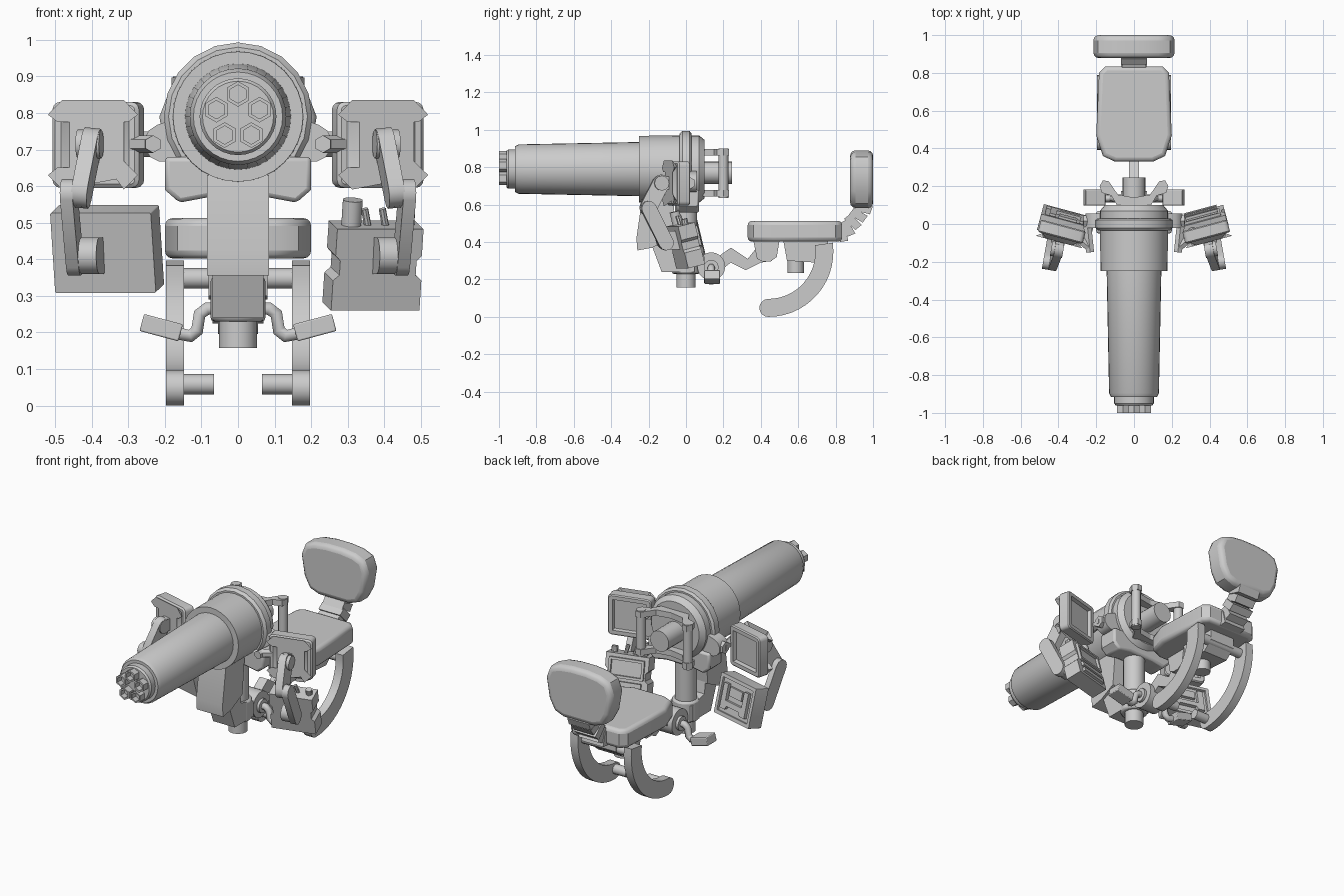
import bpy, bmesh
from math import sin, cos, pi, radians
from mathutils import Vector, Matrix

if "Cube" in bpy.data.objects:
    bpy.data.objects.remove(bpy.data.objects["Cube"])

I = Matrix.Identity(4)

def finish(name, bm, M=I, bevel=0, segs=2, smooth=35):
    bmesh.ops.recalc_face_normals(bm, faces=bm.faces)
    me = bpy.data.meshes.new(name)
    bm.to_mesh(me)
    bm.free()
    ob = bpy.data.objects.new(name, me)
    bpy.context.collection.objects.link(ob)
    ob.matrix_world = M
    if bevel:
        b = ob.modifiers.new("bevel", 'BEVEL')
        b.width, b.segments, b.limit_method = bevel, segs, 'ANGLE'
        b.angle_limit = radians(50)
    bpy.ops.object.select_all(action='DESELECT')
    ob.select_set(True)
    bpy.context.view_layer.objects.active = ob
    bpy.ops.object.shade_smooth_by_angle(angle=radians(smooth))
    return ob

def prism(name, pts, axis, lo, hi, M=I, bevel=0, segs=2):
    """Extrude a 2D outline along an axis."""
    put = {'x': lambda a, b, h: (h, a, b), 'y': lambda a, b, h: (a, h, b),
           'z': lambda a, b, h: (a, b, h)}[axis]
    bm = bmesh.new()
    rows = [[bm.verts.new(put(a, b, h)) for a, b in pts] for h in (lo, hi)]
    n = len(pts)
    for r in rows:
        bm.faces.new(r)
    for i in range(n):
        j = (i + 1) % n
        bm.faces.new((rows[0][i], rows[0][j], rows[1][j], rows[1][i]))
    return finish(name, bm, M, bevel, segs)

def box(name, c, s, M=I, bevel=0, segs=2):
    (x, y, z), (a, b, d) = c, [k / 2 for k in s]
    return prism(name, [(x - a, y - b), (x + a, y - b), (x + a, y + b), (x - a, y + b)],
                 'z', z - d, z + d, M, bevel, segs)

def rod(name, p, q, r, n=16, M=I, bevel=0):
    p, q = Vector(p), Vector(q)
    bm = bmesh.new()
    T = Matrix.Translation((p + q) / 2) @ (q - p).to_track_quat('Z', 'Y').to_matrix().to_4x4()
    bmesh.ops.create_cone(bm, cap_ends=True, segments=n, radius1=r, radius2=r,
                          depth=(q - p).length, matrix=T)
    return finish(name, bm, M, bevel)

def lathe(name, prof, n, z):
    """Revolve (radius, y) pairs round the gun axis."""
    bm = bmesh.new()
    rows = [[bm.verts.new((r * cos(2 * pi * i / n), y, z + r * sin(2 * pi * i / n)))
             for i in range(n)] for r, y in prof]
    for a, b in zip(rows, rows[1:]):
        for i in range(n):
            j = (i + 1) % n
            bm.faces.new((a[i], a[j], b[j], b[i]))
    bm.faces.new(rows[0])
    bm.faces.new(rows[-1])
    return finish(name, bm, smooth=30)

def pipe(name, pts, r):
    cu = bpy.data.curves.new(name, 'CURVE')
    cu.dimensions, cu.bevel_depth, cu.bevel_resolution, cu.use_fill_caps = '3D', r, 1, True
    sp = cu.splines.new('POLY')
    sp.points.add(len(pts) - 1)
    for k, p in zip(sp.points, pts):
        k.co = (*p, 1)
    ob = bpy.data.objects.new(name, cu)
    bpy.context.collection.objects.link(ob)
    bpy.ops.object.select_all(action='DESELECT')
    ob.select_set(True)
    bpy.context.view_layer.objects.active = ob
    bpy.ops.object.convert(target='MESH')

def capsule(p, q, r, n=6):
    """Outline of a rounded link between two points."""
    p, q = Vector(p), Vector(q)
    a = (q - p).angle_signed(Vector((1, 0)))
    arc = lambda c, s: [(c.x + r * cos(s + pi * i / n), c.y + r * sin(s + pi * i / n))
                        for i in range(n + 1)]
    return arc(q, a - pi / 2) + arc(p, a + pi / 2)

def panel_box(name, size, M, corner, back, front):
    """Rounded box with inset steps on its rear (+y) and front (-y) faces."""
    bm = bmesh.new()
    bmesh.ops.create_cube(bm, size=1, matrix=Matrix.Diagonal((*size, 1)))
    ed = [e for e in bm.edges if abs((e.verts[0].co - e.verts[1].co).y) > 1e-4]
    bmesh.ops.bevel(bm, geom=ed, offset=corner, segments=3, profile=0.5, affect='EDGES')
    bm.normal_update()
    for sgn, steps in ((1, back), (-1, front)):
        f = max(bm.faces, key=lambda f: f.normal.y * sgn * f.calc_area())
        for t, d in steps:
            bmesh.ops.inset_region(bm, faces=[f], thickness=t, depth=d)
    return finish(name, bm, M)

# rotary gun
GZ = 0.79
lathe("gun_body", [(0.145, -0.25), (0.178, -0.25), (0.18, 0.07), (0.155, 0.1), (0.06, 0.1)], 32, GZ)
lathe("barrel_shroud", [(0.145, -0.24), (0.132, -0.895), (0.122, -0.915), (0.105, -0.915)], 32, GZ)
lathe("muzzle_plug", [(0.105, -0.9), (0.105, -0.95), (0.097, -0.96), (0.05, -0.96)], 32, GZ)
lathe("mount_ring", [(0.17, -0.035), (0.19, -0.035), (0.203, -0.02), (0.203, 0.02), (0.19, 0.03), (0.17, 0.03)], 20, GZ)
rod("rear_hub", (0, 0.08, 0.77), (0, 0.245, 0.77), 0.06, 20)
for k in range(5):
    a = pi / 2 + k * 2 * pi / 5
    c = (0.062 * cos(a), GZ + 0.062 * sin(a))
    bm = bmesh.new()
    rim = [[bm.verts.new((c[0] + r * sin(i * pi / 3), y, c[1] + r * cos(i * pi / 3))) for i in range(6)]
           for r, y in ((0.035, -0.95), (0.035, -1), (0.025, -1), (0.025, -0.965))]
    for u, v in zip(rim, rim[1:]):
        for i in range(6):
            j = (i + 1) % 6
            bm.faces.new((u[i], u[j], v[j], v[i]))
    bm.faces.new(rim[-1])
    finish("muzzle_tube", bm)

# gun support: post, forward housing, cradle
rod("post", (0, 0, 0.24), (0, 0, 0.63), 0.06, 16)
rod("post_foot", (0, 0, 0.158), (0, 0, 0.26), 0.052, 16)
rod("post_collar", (0, 0, 0.23), (0, 0, 0.35), 0.075, 16, bevel=0.01)
prism("front_housing", [(-0.235, 0.63), (-0.265, 0.42), (-0.26, 0.355), (-0.18, 0.37), (-0.08, 0.42), (-0.06, 0.63)],
      'x', -0.085, 0.085)
prism("lower_housing", [(-0.19, 0.4), (-0.13, 0.24), (0.045, 0.24), (0.045, 0.33), (-0.07, 0.36), (-0.08, 0.43)],
      'x', -0.07, 0.07)
prism("cradle", [(-0.2, 0.68), (-0.2, 0.59), (-0.16, 0.555), (-0.08, 0.57), (0.08, 0.57), (0.16, 0.555),
                 (0.2, 0.59), (0.2, 0.68)], 'y', -0.05, 0.07, bevel=0.012)

# seat linkage
rod("pivot_drum", (-0.055, 0.135, 0.27), (0.055, 0.135, 0.27), 0.075, 20)
rod("peg_axle", (-0.07, 0.135, 0.265), (0.07, 0.135, 0.265), 0.04, 12)
prism("seat_arm", [(0.14, 0.3), (0.24, 0.37), (0.33, 0.31), (0.37, 0.36), (0.46, 0.37), (0.46, 0.3),
                   (0.4, 0.29), (0.32, 0.25), (0.24, 0.29), (0.16, 0.23)], 'x', -0.027, 0.027)
prism("seat_bracket", [(0.36, 0.41), (0.38, 0.31), (0.41, 0.295), (0.45, 0.295), (0.485, 0.32), (0.5, 0.41)],
      'x', -0.06, 0.06)

# seat and backrest
half = [(0.1, 0.33), (0.165, 0.36), (0.2, 0.47), (0.185, 0.8), (0.15, 0.835)]
prism("seat", half + [(-x, y) for x, y in half[::-1]], 'z', 0.402, 0.513, bevel=0.022, segs=3)
half = [(0.1, 0.582), (0.16, 0.605), (0.195, 0.67), (0.215, 0.79), (0.19, 0.855), (0.13, 0.88), (0.05, 0.89)]
prism("backrest", half + [(-x, z) for x, z in half[::-1]], 'y', 0.878, 1.0, bevel=0.028, segs=3)
for k in range(5):
    t = k / 4
    M = Matrix.Translation((0, 0.835 + 0.115 * t, 0.445 + 0.135 * t ** 1.1)) @ Matrix.Rotation(radians(-75 + 60 * t), 4, 'X')
    prism("spine_segment", [(-0.045, -0.022), (0.04, -0.022), (0.045, 0.022), (-0.04, 0.022)], 'x',
          -0.07 + 0.006 * (k % 2), 0.07 - 0.006 * (k % 2), M)

# under-seat mount and curved leg rests
prism("under_mount", [(0.52, 0.41), (0.54, 0.3), (0.7, 0.29), (0.76, 0.34), (0.76, 0.41)], 'x', -0.08, 0.08)
rod("under_post", (0, 0.587, 0.235), (0, 0.587, 0.32), 0.045, 14)
rod("leg_rest_axle", (-0.16, 0.73, 0.348), (0.16, 0.73, 0.348), 0.028, 14)
cy, cz, R, w = 0.44, 0.348, 0.30, 0.048
arc = [radians(8 - 98 * i / 14) for i in range(15)]
outline = [(cy + (R + w) * cos(a), cz + (R + w) * sin(a)) for a in arc]
outline += [(cy - w * sin(pi * i / 8), cz - R - w * cos(pi * i / 8)) for i in range(1, 8)]
outline += [(cy + (R - w) * cos(a), cz + (R - w) * sin(a)) for a in arc[::-1]]

for s in (-1, 1):
    prism("leg_rest", outline, 'x', s * 0.148, s * 0.197)
    rod("shin_peg", (s * 0.15, 0.44, 0.058), (s * 0.065, 0.44, 0.058), 0.028, 14)

    # foot pegs
    pipe("foot_peg_tube", [(s * x, 0.135, z) for x, z in
         ((0.04, 0.265), (0.085, 0.265), (0.105, 0.25), (0.112, 0.205), (0.13, 0.19), (0.175, 0.2))], 0.02)
    box("foot_peg", (0, 0, 0), (0.11, 0.085, 0.048),
        Matrix.Translation((s * 0.21, 0.14, 0.213)) @ Matrix.Rotation(-s * radians(15), 4, 'Y'), bevel=0.004)

    # rear grips
    rod("grip", (s * 0.152, 0.2, 0.635), (s * 0.152, 0.2, 0.9), 0.026, 12)
    for z in (0.66, 0.88):
        prism("grip_arm", [(s * x, y) for x, y in ((0, 0.09), (0.085, 0.09), (0.12, 0.15), (0.17, 0.165),
              (0.182, 0.2), (0.165, 0.23), (0.135, 0.228), (0.085, 0.155), (0, 0.14))], 'z', z - 0.017, z + 0.017)

    # ring lugs holding the screens
    prism("ring_lug", capsule((s * 0.17, 0.73), (s * 0.205, 0.718), 0.052) if s > 0 else
          [(-x, z) for x, z in capsule((0.17, 0.73), (0.205, 0.718), 0.052)], 'y', -0.02, 0.055)
    rod("lug_pin", (s * 0.195, 0.015, 0.715), (s * 0.268, 0.015, 0.715), 0.035, 6)
    rod("lug_arm", (s * 0.25, 0.02, 0.715), (s * 0.232, -0.15, 0.715), 0.024, 6)
    rod("screen_pin", (s * 0.235, -0.125, 0.715), (s * 0.3, -0.07, 0.715), 0.024, 6)

    # rear-facing screens
    yaw = Matrix.Rotation(s * radians(15), 4, 'Z')
    M = Matrix.Translation((s * 0.382, -0.04, 0.713)) @ yaw
    panel_box("screen", (0.245, 0.055, 0.235), M, 0.022, [(0.006, 0.006), (0.022, 0), (0.004, -0.022)],
              [(0.01, 0.008), (0.016, 0), (0.03, 0.022)])

    # folding link arms
    L = Matrix.Translation((s * 0.39, 0, 0)) @ Matrix.Rotation(s * radians(10), 4, 'Z')
    rod("link_pivot", (-s * 0.04, -0.135, 0.715), (s * 0.025, -0.135, 0.715), 0.04, 12, L)
    box("link_base", (-s * 0.015, -0.1, 0.715), (0.045, 0.07, 0.07), L)
    roll = L @ Matrix.Translation((0, 0, 0.6)) @ Matrix.Rotation(-s * radians(6), 4, 'Y') @ Matrix.Translation((0, 0, -0.6))
    prism("upper_link", capsule((-0.135, 0.715), (-0.205, 0.585), 0.045), 'x', -0.022, 0.022, roll)
    prism("lower_link", capsule((-0.21, 0.58), (-0.115, 0.395), 0.04), 'x', s * 0.02, s * 0.055, L)
    prism("link_foot", capsule((-0.11, 0.41), (-0.04, 0.41), 0.05), 'x', -s * 0.03, s * 0.03, L)

# left control box with framed relief
tilt = Matrix.Rotation(radians(14), 4, 'X')
LB = Matrix.Translation((-0.358, 0, 0.428)) @ Matrix.Rotation(radians(-15), 4, 'Z') @ tilt
panel_box("left_box", (0.285, 0.09, 0.225), LB, 0.004, [(0.02, 0), (0.004, -0.012)], [])
prism("left_box_relief", [(-0.1, 0.07), (-0.1, -0.07), (-0.06, -0.07), (-0.05, -0.05), (0.05, -0.05), (0.06, -0.07),
      (0.1, -0.07), (0.1, 0.07), (0.065, 0.07), (0.065, -0.02), (-0.065, -0.02), (-0.065, 0.07)], 'y', 0.03, 0.052, LB)
box("left_box_screen", (0, 0.04, 0.035), (0.1, 0.016, 0.05), LB)

# right control box with notched sides, knobs and levers
RB = Matrix.Translation((0.37, 0, 0.383)) @ Matrix.Rotation(radians(15), 4, 'Z') @ tilt
half = [(0.125, -0.115), (0.125, -0.03), (0.108, -0.015), (0.108, 0.025), (0.122, 0.04), (0.122, 0.115)]
prism("right_box", half + [(-x, z) for x, z in half[::-1]], 'y', -0.05, 0.045, RB)
panel_box("right_box_panel", (0.2, 0.03, 0.11), RB @ Matrix.Translation((0, 0.045, 0.04)), 0.004,
          [(0.014, 0), (0.003, -0.014)], [])
for z in (-0.045, -0.085):
    box("right_box_bar", (0, 0.05, z), (0.18, 0.02, 0.025), RB)
rod("large_knob", (-0.07, 0, 0.1), (-0.07, 0, 0.185), 0.028, 12, RB)
rod("small_knob", (0.09, 0, 0.1), (0.09, 0, 0.145), 0.018, 10, RB)
for x in (-0.02, 0.03):
    rod("lever", (x, 0, 0.1), (x - 0.015, 0, 0.16), 0.01, 8, RB)
